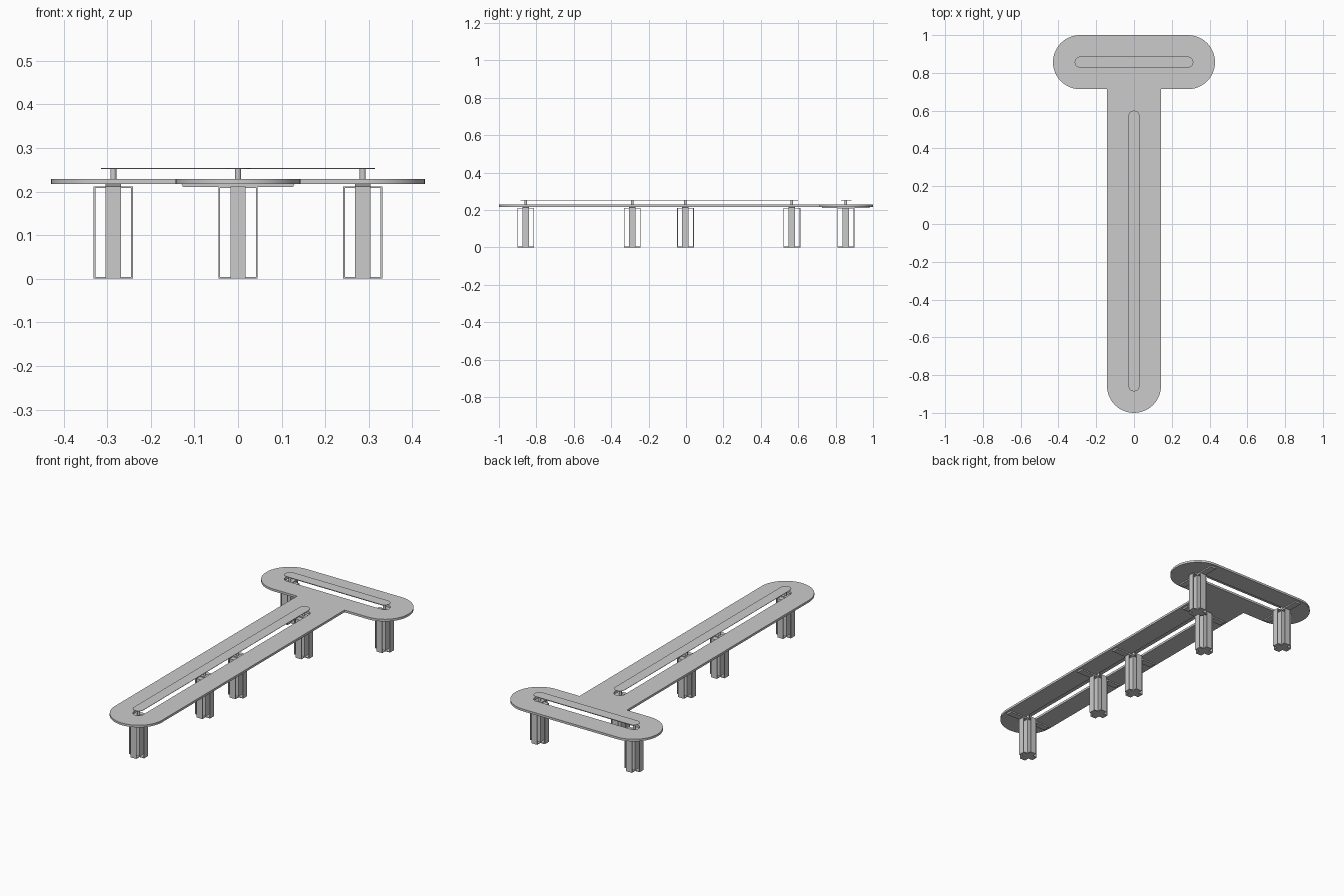
import bpy, bmesh
from math import sin, cos, pi, radians
from mathutils import Matrix

if "Cube" in bpy.data.objects:
    bpy.data.objects.remove(bpy.data.objects["Cube"])

R, r = 0.143, 0.029          # outer rounding and slot rounding
Y_HEAD = 0.857


def arc(cx, cy, rad, a0, a1, n=24):
    return [(cx + rad * cos(radians(a0 + (a1 - a0) * i / n)),
             cy + rad * sin(radians(a0 + (a1 - a0) * i / n))) for i in range(n + 1)]


def stadium_x(h, cy, rad):
    return arc(h, cy, rad, -90, 90) + arc(-h, cy, rad, 90, 270)


def stadium_y(y0, y1, rad):
    return arc(0, y0, rad, 180, 360) + arc(0, y1, rad, 0, 180)


def plate(name, loops, z0, z1):
    """Flat slab from an outline and optional hole outlines."""
    cu = bpy.data.curves.new(name, 'CURVE')
    cu.dimensions, cu.fill_mode = '2D', 'BOTH'
    cu.extrude = (z1 - z0) / 2
    for pts in loops:
        sp = cu.splines.new('POLY')
        sp.points.add(len(pts) - 1)
        for p, (x, y) in zip(sp.points, pts):
            p.co = (x, y, 0, 1)
        sp.use_cyclic_u = True
    ob = bpy.data.objects.new(name, cu)
    bpy.context.collection.objects.link(ob)
    ob.location.z = (z0 + z1) / 2
    bpy.ops.object.select_all(action='DESELECT')
    ob.select_set(True)
    bpy.context.view_layer.objects.active = ob
    bpy.ops.object.convert(target='MESH')
    bpy.ops.object.shade_smooth_by_angle(angle=radians(30))


def box(bm, x0, x1, y0, y1, z0, z1, rot=0):
    m = (Matrix.Rotation(rot, 4, 'Z')
         @ Matrix.Translation(((x0 + x1) / 2, (y0 + y1) / 2, (z0 + z1) / 2))
         @ Matrix.Diagonal((x1 - x0, y1 - y0, z1 - z0, 1)))
    bmesh.ops.create_cube(bm, size=1, matrix=m)


def mesh(name, bm):
    me = bpy.data.meshes.new(name)
    bm.to_mesh(me)
    bm.free()
    return me


# Slotted table tops
head_slot = stadium_x(0.285, Y_HEAD, r)
stem_slot = stadium_y(-0.857, 0.571, r)
stem_outline = arc(0, -0.857, R, 180, 360) + [(R, 0.714), (-R, 0.714)]
plate("head_top", [stadium_x(0.286, Y_HEAD, R), head_slot], 0.217, 0.229)
plate("stem_top", [stem_outline, stem_slot], 0.217, 0.229)

# Raised strips over the slots
plate("head_strip", [head_slot], 0.2515, 0.2535)
plate("stem_strip", [stem_slot], 0.2515, 0.2535)

# Leg: four closed flat-bar loops set in a plus
w, o, i, t = 0.0175, 0.045, 0.0175, 0.004
bm = bmesh.new()
for k in range(4):
    a = k * pi / 2
    box(bm, o - t, o, -w, w, 0, 0.212, a)
    box(bm, i - t, i, -w, w, t, 0.208, a)
    box(bm, 0, o - t, -w, w, 0, t, a)
    box(bm, 0, o - t, -w, w, 0.208, 0.212, a)
leg_mesh = mesh("leg", bm)

# Cross bar under the top, tapered toward its lower edge
bm = bmesh.new()
box(bm, -0.13, 0.13, -w, w, 0.210, 0.2175)
for v in bm.verts:
    if v.co.z < 0.213:
        v.co.x *= 0.97
bar_mesh = mesh("cross_bar", bm)

# Pin carrying the strip
bm = bmesh.new()
bmesh.ops.create_cone(bm, cap_ends=True, segments=20, radius1=0.007, radius2=0.007,
                      depth=0.042, matrix=Matrix.Translation((0, 0, 0.231)))
for f in bm.faces:
    f.smooth = len(f.verts) == 4
for e in bm.edges:
    e.smooth = all(f.smooth for f in e.link_faces)
pin_mesh = mesh("strip_pin", bm)

spots = [(0, y, 0) for y in (-0.857, -0.287, -0.003, 0.566)]
spots += [(x, Y_HEAD - 0.002, pi / 2) for x in (-0.286, 0.286)]
for n, (x, y, a) in enumerate(spots, 1):
    for me in (leg_mesh, bar_mesh, pin_mesh):
        ob = bpy.data.objects.new(f"{me.name}_{n}", me)
        ob.location = (x, y, 0)
        ob.rotation_euler.z = a
        bpy.context.collection.objects.link(ob)
